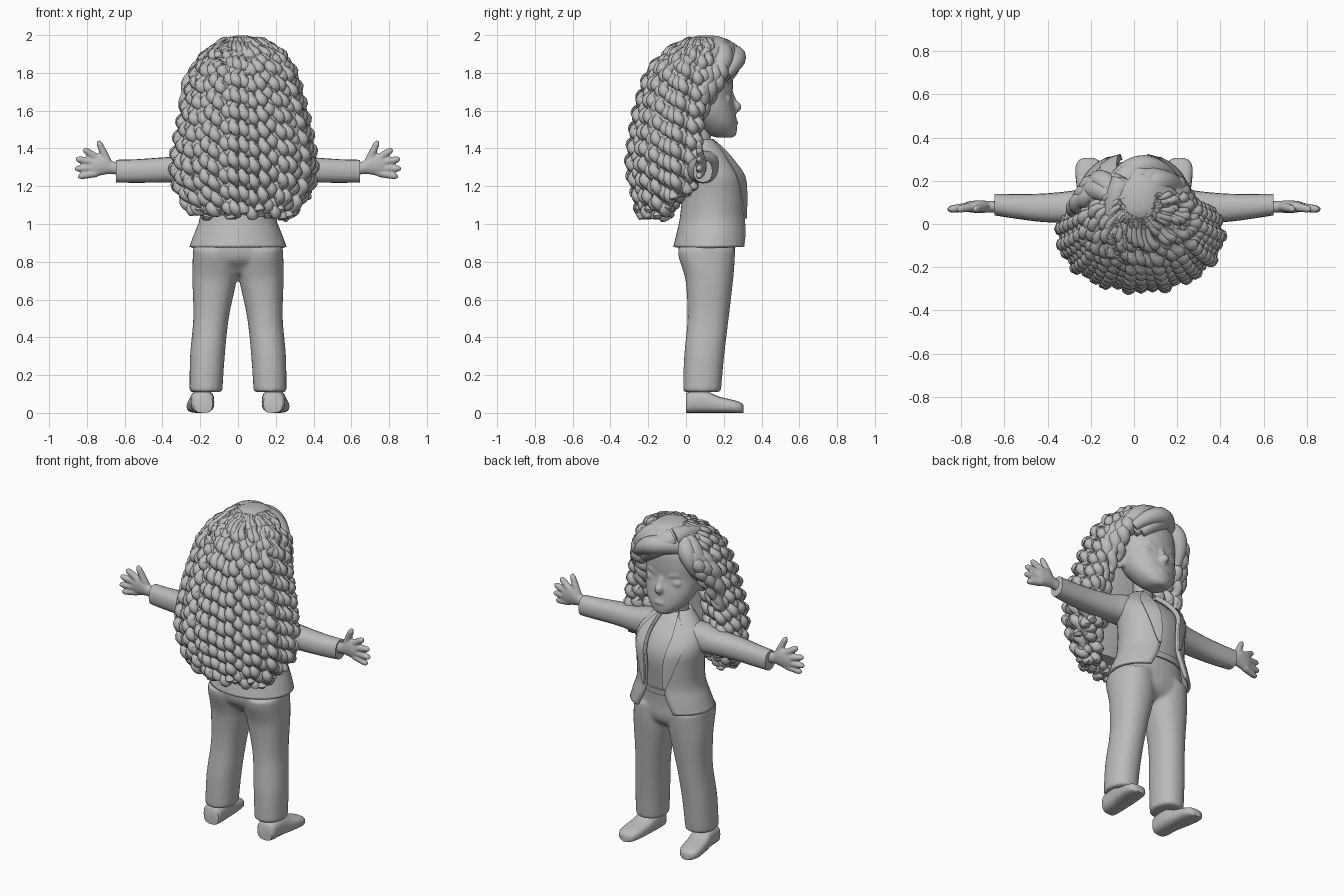
import bpy, bmesh, math, random
from mathutils import Vector

random.seed(4)
if "Cube" in bpy.data.objects:
    bpy.data.objects.remove(bpy.data.objects["Cube"])

grey = bpy.data.materials.new("plain grey")
grey.use_nodes = True
grey.diffuse_color = (0.5, 0.5, 0.5, 1)
grey.node_tree.nodes["Principled BSDF"].inputs["Base Color"].default_value = (0.5, 0.5, 0.5, 1)
parts = []


def finish(name, bm):
    bmesh.ops.recalc_face_normals(bm, faces=bm.faces)
    me = bpy.data.meshes.new(name)
    bm.to_mesh(me)
    bm.free()
    me.materials.append(grey)
    ob = bpy.data.objects.new(name, me)
    bpy.context.collection.objects.link(ob)
    parts.append(ob)
    return ob


def loft(name, *bodies, closed=True):
    """Skin each list of point rings; closed rings also get end caps."""
    bm = bmesh.new()
    for rings in bodies:
        vs = [[bm.verts.new(p) for p in ring] for ring in rings]
        n = len(vs[0])
        for a, b in zip(vs, vs[1:]):
            for i in range(n if closed else n - 1):
                j = (i + 1) % n
                bm.faces.new((a[i], a[j], b[j], b[i]))
        if closed:
            bm.faces.new(vs[0])
            bm.faces.new(vs[-1])
    return finish(name, bm)


def blend(ob, voxel, smoothing):
    """Fuse overlapping bodies into one soft skin."""
    mod = ob.modifiers.new("fuse", "REMESH")
    mod.mode, mod.voxel_size, mod.use_smooth_shade = "VOXEL", voxel, True
    ob.modifiers.new("soften", "SMOOTH").iterations = smoothing


def resample(rows, k=4):
    """Catmull-Rom interpolation of rows of numbers."""
    out = []
    for i in range(len(rows) - 1):
        q = [rows[max(i - 1, 0)], rows[i], rows[i + 1], rows[min(i + 2, len(rows) - 1)]]
        for s in range(k):
            t = s / k
            out.append([0.5 * (2 * b + (c - a) * t + (2 * a - 5 * b + 4 * c - d) * t * t
                               + (3 * b - a - 3 * c + d) * t ** 3) for a, b, c, d in zip(*q)])
    return out + [list(rows[-1])]


def oval(c, u, v, n=24, p=2.0):
    pts = []
    for i in range(n):
        t = math.tau * i / n
        a, b = math.cos(t), math.sin(t)
        pts.append(Vector(c) + Vector(u) * math.copysign(abs(a) ** (2 / p), a)
                   + Vector(v) * math.copysign(abs(b) ** (2 / p), b))
    return pts


def upright(rows, p=2.2, n=28):
    """Rings from rows (z, centre x, half width, back y, front y)."""
    return [oval((cx, (y0 + y1) / 2, z), (rx, 0, 0), (0, (y1 - y0) / 2, 0), n, p)
            for z, cx, rx, y0, y1 in resample(rows)]


def tube(path, n=8):
    """Rings of a tube along rows (x, y, z, radius)."""
    pts = [Vector(r[:3]) for r in path]
    rings = []
    for i, c in enumerate(pts):
        d = (pts[min(i + 1, len(pts) - 1)] - pts[max(i - 1, 0)]).normalized()
        ref = Vector((0, 1, 0)) if abs(d.y) < 0.8 else Vector((1, 0, 0))
        u = d.cross(ref).normalized()
        rings.append(oval(c, u * path[i][3], d.cross(u) * path[i][3], n))
    return rings


def ball(c, r):
    angles = [math.pi * (i + .3) / 10.6 for i in range(11)]
    return [oval(Vector(c) - Vector((0, 0, r[2] * math.cos(a))), (r[0] * math.sin(a), 0, 0),
                 (0, r[1] * math.sin(a), 0), 16) for a in angles]


# Trousers: hips and both legs fused
legs = [upright([(.11, s * .17, .087, -.016, .185), (.3, s * .162, .092, -.01, .202),
                 (.5, s * .143, .094, .008, .226), (.68, s * .126, .115, 0, .247),
                 (.75, s * .12, .122, -.015, .254), (.82, s * .12, .12, -.038, .259),
                 (.87, s * .12, .118, -.044, .26)]) for s in (1, -1)]
hips = upright([(.735, 0, .08, .04, .19), (.77, 0, .2, .01, .237), (.82, 0, .232, -.032, .258),
                (.9, 0, .232, -.038, .26), (.99, 0, .19, 0, .268)])
blend(loft("trousers", hips, *legs), .012, 4)

# Shirt, belt and neck
loft("shirt", upright([(.95, 0, .185, -.01, .26), (1.05, 0, .18, 0, .275), (1.2, 0, .185, .01, .292),
                       (1.3, 0, .18, .01, .26), (1.38, 0, .13, .02, .19), (1.43, 0, .07, .03, .13)]))
loft("belt", upright([(.965, 0, .193, -.01, .275), (1.0, 0, .19, -.01, .279)]))
loft("neck", upright([(1.36, 0, .065, .0, .14), (1.45, 0, .055, .02, .13), (1.56, 0, .06, .03, .15)]))

# Jacket: an open arc per level, rows (z, half width, back y, front y, gap angle)
jacket = resample([(.88, .257, -.067, .335, .52), (.95, .232, -.05, .33, .4), (1.03, .203, -.033, .322, .32),
                   (1.15, .203, -.02, .323, .3), (1.25, .215, -.015, .315, .34), (1.33, .2, -.01, .265, .4),
                   (1.4, .14, 0, .205, .48), (1.45, .085, .02, .15, .6)])


def jacket_point(row, t, grow=0.0):
    z, rx, y0, y1, _ = row
    return Vector(((rx + grow) * math.sin(t), (y0 + y1) / 2 + ((y1 - y0) / 2 + grow) * math.cos(t), z))


cloth = loft("jacket", [[jacket_point(r, r[4] + (math.tau - 2 * r[4]) * i / 40) for i in range(41)]
                        for r in jacket], closed=False)
cloth.modifiers.new("thickness", "SOLIDIFY").thickness = 0.018

for side, s in (("left", 1), ("right", -1)):
    # Lapel lying on the jacket edge, widest at the chest
    rings = []
    for k, r in enumerate(jacket[8:]):
        w = 0.06 + 0.38 * math.sin(math.pi * min(1, k / 18)) ** 0.8
        rings.append([jacket_point(r, s * (r[4] + w * f), g) for f, g in
                      ((0, -.005), (0, .01), (.5, .011), (1, .008), (1, -.005))])
    loft(side + "_lapel", rings)

    # Shoe
    shoe = resample([(0, .185, .05, .1), (.02, .187, .06, .112), (.1, .19, .064, .118),
                     (.17, .199, .066, .088), (.25, .208, .064, .068), (.29, .21, .05, .055), (.305, .21, .025, .04)])
    loft(side + "_shoe", [oval((s * cx, y, h / 2), (rx, 0, 0), (0, 0, h / 2), 20, 2.8) for y, cx, rx, h in shoe])

    # Sleeve: rows (x, y, z, half depth, half height)
    sleeve = resample([(.1, .1, 1.3, .09, .09), (.19, .09, 1.3, .085, .085), (.28, .08, 1.29, .075, .072),
                       (.42, .075, 1.285, .066, .066), (.55, .082, 1.28, .057, .062), (.645, .09, 1.28, .05, .06)])
    loft(side + "_sleeve", [oval((s * x, y, z), (0, ry, 0), (0, 0, rz), 20, 2.3) for x, y, z, ry, rz in sleeve])

    # Hand: palm and five spread fingers fused
    palm = resample([(.62, 1.29, .03, .034), (.67, 1.3, .027, .035), (.71, 1.315, .03, .055),
                     (.76, 1.31, .026, .06), (.79, 1.31, .016, .045)])
    fingers = [tube([(s * (x0 + (x1 - x0) * t), .08 - .012 * t, z0 + (z1 - z0) * t, r)
                     for t, r in ((0, .022), (.5, .02), (.9, .017), (1.06, .008))], 10)
               for x0, z0, x1, z1 in ((.69, 1.33, .738, 1.434), (.75, 1.35, .814, 1.394), (.76, 1.325, .853, 1.344),
                                      (.76, 1.295, .858, 1.293), (.75, 1.27, .841, 1.251))]
    hand = loft(side + "_hand", [oval((s * x, .08, z), (0, ry, 0), (0, 0, rz), 16) for x, z, ry, rz in palm], *fingers)
    blend(hand, .006, 2)

# Head with fused nose, mouth, eyelids, brows and ears
face = [upright([(1.458, 0, .04, .16, .25), (1.478, 0, .078, .11, .267), (1.53, 0, .127, .06, .27),
                 (1.6, 0, .16, .0, .262), (1.68, 0, .172, -.03, .247), (1.76, 0, .176, -.05, .25),
                 (1.85, 0, .16, -.05, .24), (1.93, 0, .09, .0, .18)], p=2.1),
        ball((0, .257, 1.62), (.028, .038, .032)), ball((0, .256, 1.535), (.045, .022, .015)),
        tube([(0, .23, 1.71, .014), (0, .255, 1.635, .02)])]
for s in (1, -1):
    face += [ball((s * .075, .219, 1.66), (.044, .022, .026)), ball((s * .17, .08, 1.63), (.025, .035, .05)),
             tube(resample([(s * .03, .236, 1.69, .01), (s * .08, .224, 1.712, .016), (s * .13, .19, 1.7, .01)]))]
blend(loft("head", *face), .008, 4)

# Inner hair volume with a smooth crown
loft("hair_core", upright([(1.09, .03, .22, -.19, -.07), (1.2, .03, .3, -.23, -.03), (1.35, .03, .33, -.26, .01),
                           (1.5, .03, .315, -.25, .03), (1.65, .03, .28, -.23, .07), (1.8, .025, .24, -.175, .17),
                           (1.9, .025, .185, -.09, .235), (1.955, .02, .125, -.02, .235), (1.985, .02, .075, .03, .2),
                           (1.997, .02, .03, .06, .15)]))

# Curls hang along an envelope: rows (z, half width, centre y, back depth, front depth)
env = resample([(1.98, .085, .09, .07, .09), (1.94, .145, .07, .12, .13), (1.9, .19, .04, .14, .2),
                (1.8, .245, 0, .18, .22), (1.7, .274, -.015, .2, .225), (1.6, .3, -.03, .215, .23),
                (1.5, .322, -.04, .222, .235), (1.4, .34, -.05, .226, .24), (1.3, .35, -.05, .233, .22),
                (1.2, .335, -.05, .212, .2), (1.1, .29, -.06, .18, .15), (1.025, .255, -.06, .16, .08)], 10)


def curls(name, count, scale, radius, lowest):
    strands = []
    for k in range(count):
        a = math.radians(-25 + 230 * k / (count - 1))
        out, along = math.cos(a), math.sin(a)
        phase = random.uniform(0, 6)
        # Strands nearer the face stop higher
        end = lowest + random.uniform(0, .05) + .2 * max(0, .35 - along)
        path = []
        for z, rx, yc, rb, rf in env:
            if z < end:
                break
            turn = z * math.tau / .085 + phase
            grow = scale * (1 + .04 * math.sin(k * 2.4))
            depth = rb if along > 0 else rf
            push, slide = .013 * math.sin(turn), .009 * math.cos(turn)
            path.append((.03 + (rx * grow + push) * out + slide * along,
                         yc - (depth * grow + push) * along + slide * out, z,
                         radius * (1 + .14 * math.sin(turn + .6)) * min(1, .45 + (1.98 - z) * 4)))
        x, y, z, r = path[-1]
        path.append((x, y, z - .012, r * .5))
        strands.append(tube(path))
    return loft(name, *strands)


curls("outer_curls", 27, 1.0, .0265, 1.03)
curls("middle_curls", 24, .87, .029, 1.02)
curls("inner_curls", 16, .66, .03, 1.03)


# Swept fringe and face-framing locks
def locks(name, rows, wave=0.0):
    strands = []
    for p0, p1, p2, r in rows:
        path = []
        for i in range(33):
            t = i / 32
            c = Vector(p0) * (1 - t) ** 2 + Vector(p1) * 2 * t * (1 - t) + Vector(p2) * t * t
            c += Vector((math.cos(t * 30), math.sin(t * 30), 0)) * wave * t
            path.append((*c, r * (.35 + .65 * math.sin(math.pi * (.12 + .8 * t)))))
        strands.append(tube(path, 12))
    return loft(name, *strands)


locks("fringe", [((-.1 + .3 * d, .04, 1.925), (-.05 + .6 * d, .32 - .15 * d, 1.96), (.13 + .4 * d, .21 - .3 * d, 1.77), .064)
                 for d in (0, .08, .16, .24)])
locks("swept_roll", [((-.12, .16, 1.86), (.03, .34, 1.95), (.18, .21, 1.79), .055)])
locks("parted_side", [((-.06, .1, 1.92), (-.17 - d, .27 - 2 * d, 1.9), (-.19 - d, .15 - d, 1.7), .052)
                      for d in (0, .03)])
for side, s in (("left", 1), ("right", -1)):
    locks(side + "_face_locks", [((s * .1, .17, 1.89), (s * (.26 + d), .22 - 2 * d, 1.83), (s * (.2 + d), .1 - d, z), .042)
                                 for d, z in ((0, 1.62), (.03, 1.54), (.06, 1.46))], .012)

# Smooth shading that keeps hard edges
bpy.ops.object.select_all(action="DESELECT")
for ob in parts:
    ob.select_set(True)
bpy.context.view_layer.objects.active = parts[0]
bpy.ops.object.shade_smooth_by_angle(angle=math.radians(45))
